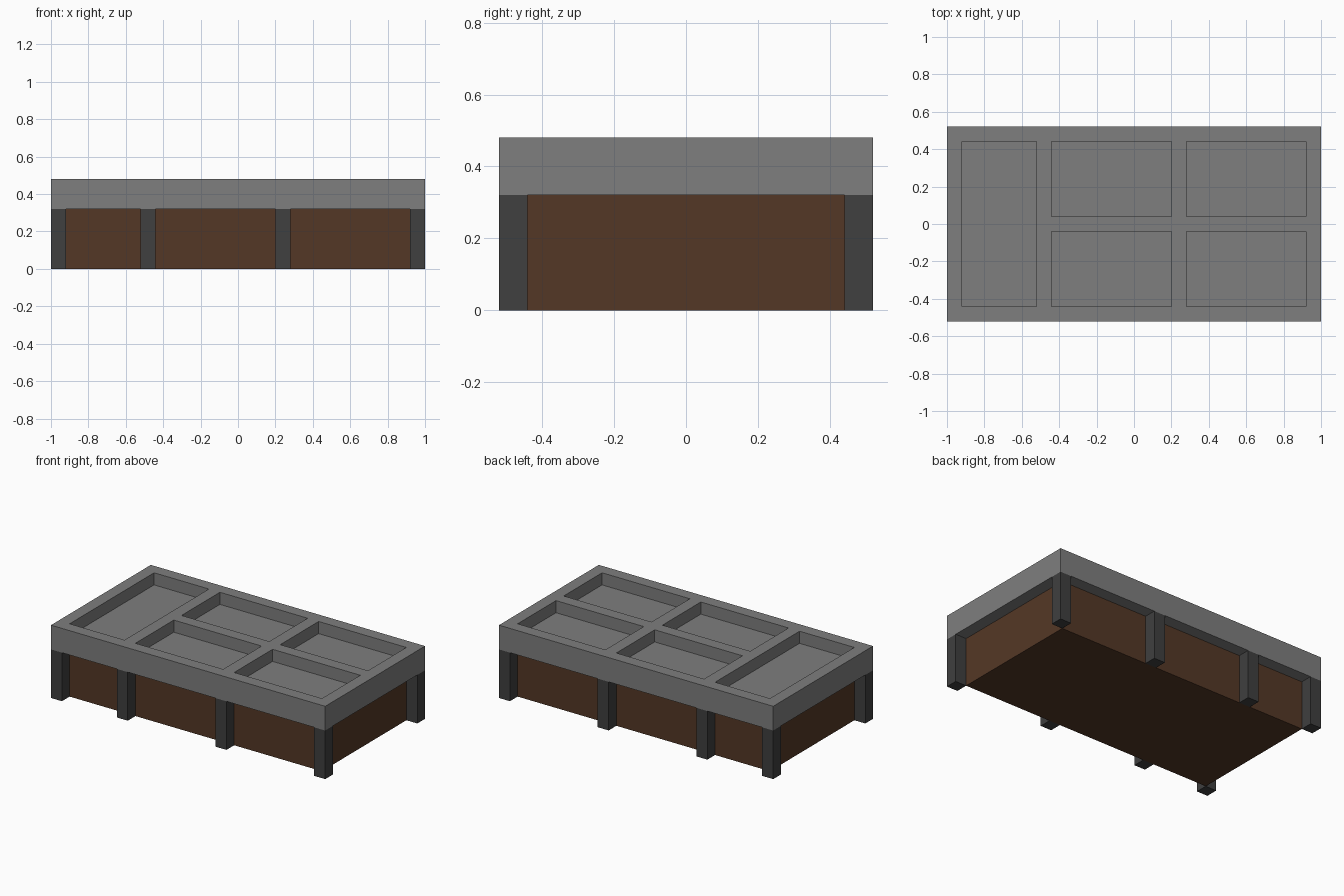
import bpy
import bmesh
from mathutils import Vector

cube = bpy.data.objects.get("Cube")
if cube:
    bpy.data.objects.remove(cube, do_unlink=True)


def material(name, r, g, b):
    m = bpy.data.materials.new(name)
    m.use_nodes = True
    m.diffuse_color = (r, g, b, 1)
    m.node_tree.nodes["Principled BSDF"].inputs["Base Color"].default_value = (r, g, b, 1)
    return m


stone = material("stone_grey", 0.21, 0.21, 0.21)
iron = material("dark_grey", 0.05, 0.05, 0.05)
wood = material("brown", 0.088, 0.039, 0.019)


def box_bmesh(lo, hi):
    bm = bmesh.new()
    bmesh.ops.create_cube(bm, size=1)
    lo, hi = Vector(lo), Vector(hi)
    for v in bm.verts:
        v.co = (lo + hi) / 2 + v.co * (hi - lo)
    return bm


def add_object(name, bm, mat):
    mesh = bpy.data.meshes.new(name)
    bmesh.ops.recalc_face_normals(bm, faces=bm.faces)
    bm.to_mesh(mesh)
    bm.free()
    mesh.materials.append(mat)
    ob = bpy.data.objects.new(name, mesh)
    bpy.context.collection.objects.link(ob)
    return ob


HALF_X, HALF_Y, RIM = 1.0, 0.52, 0.08
BASE_TOP, TOP, POCKET_DEPTH = 0.32, 0.48, 0.08

# Wooden body, set in by one post width
add_object("body", box_bmesh((-HALF_X + RIM, -HALF_Y + RIM, 0),
                             (HALF_X - RIM, HALF_Y - RIM, BASE_TOP)), wood)

# Posts along the front and back
for side, y in (("front", -HALF_Y), ("back", HALF_Y - RIM)):
    for i, x in enumerate((-1.0, -0.52, 0.2, 0.92), 1):
        add_object(f"{side}_post_{i}",
                   box_bmesh((x, y, 0), (x + RIM, y + RIM, BASE_TOP)), iron)

# Top slab with five sunken pockets: x range, y range
pockets = [(-0.92, -0.52, -0.44, 0.44)]
for x0, x1 in ((-0.44, 0.2), (0.28, 0.92)):
    for y0, y1 in ((-0.44, -0.04), (0.04, 0.44)):
        pockets.append((x0, x1, y0, y1))

bm = box_bmesh((-HALF_X, -HALF_Y, BASE_TOP), (HALF_X, HALF_Y, TOP))
cuts = [((x, 0, 0), (1, 0, 0)) for x in sorted({v for p in pockets for v in p[:2]})]
cuts += [((0, y, 0), (0, 1, 0)) for y in sorted({v for p in pockets for v in p[2:]})]
for co, no in cuts:
    bmesh.ops.bisect_plane(bm, geom=bm.verts[:] + bm.edges[:] + bm.faces[:],
                           plane_co=co, plane_no=no)


def in_pocket(face):
    c = face.calc_center_median()
    return c.z > TOP - 0.001 and any(
        x0 < c.x < x1 and y0 < c.y < y1 for x0, x1, y0, y1 in pockets)


floor_faces = [f for f in bm.faces if in_pocket(f)]
result = bmesh.ops.extrude_face_region(bm, geom=floor_faces)
floor_verts = [g for g in result["geom"] if isinstance(g, bmesh.types.BMVert)]
bmesh.ops.translate(bm, verts=floor_verts, vec=(0, 0, -POCKET_DEPTH))
# Clear any lids left over the pockets
lids = [f for f in bm.faces if in_pocket(f) and abs(f.normal.z) > 0.9
        and all(v.co.z > TOP - 0.001 for v in f.verts)]
if lids:
    bmesh.ops.delete(bm, geom=lids, context="FACES")
add_object("top_slab", bm, stone)
